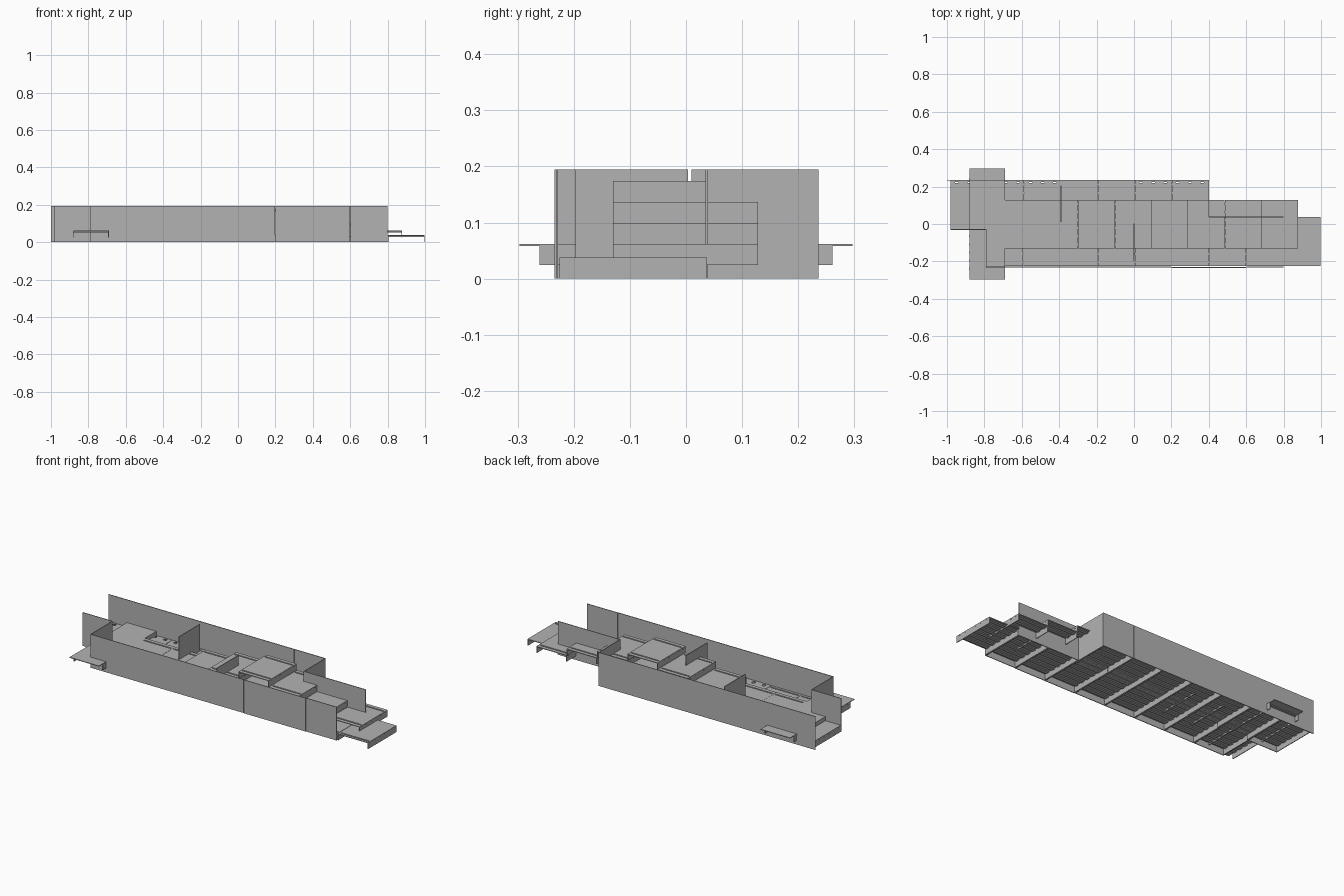
import bpy

if "Cube" in bpy.data.objects:
    bpy.data.objects.remove(bpy.data.objects["Cube"], do_unlink=True)

grey = bpy.data.materials.new("plain_grey")
grey.use_nodes = True
colour = (0.45, 0.45, 0.45, 1)
grey.diffuse_color = colour
grey.node_tree.nodes["Principled BSDF"].inputs["Base Color"].default_value = colour

T = 0.004       # sheet thickness
TOP = 0.195     # wall height
DEPTH = 0.038   # panel channel depth


def build(name, boxes):
    """One object from a list of (x0, x1, y0, y1, z0, z1) boxes."""
    verts, faces = [], []
    for x0, x1, y0, y1, z0, z1 in boxes:
        n = len(verts)
        verts += [(x, y, z) for z in (z0, z1)
                  for x, y in ((x0, y0), (x1, y0), (x1, y1), (x0, y1))]
        faces += [(n + 3, n + 2, n + 1, n), (n + 4, n + 5, n + 6, n + 7)]
        for i in range(4):
            j = (i + 1) % 4
            faces.append((n + i, n + j, n + j + 4, n + i + 4))
    mesh = bpy.data.meshes.new(name)
    mesh.from_pydata(verts, [], faces)
    mesh.materials.append(grey)
    ob = bpy.data.objects.new(name, mesh)
    bpy.context.collection.objects.link(ob)
    return ob


def plate(x0, x1, y0, y1, z, rows):
    """Top sheet with rows of openings: (y, width, count along x)."""
    out, y = [], y0
    for yc, width, count in sorted(rows):
        a, b = yc - width / 2, yc + width / 2
        out.append((x0, x1, y, a, z - T, z))
        step = (x1 - x0) / count
        rim = 0.008 if count == 1 else step / 2 - 0.009
        for i in range(count):
            s = x0 + i * step
            out.append((s, s + rim, a, b, z - T, z))
            out.append((s + step - rim, s + step, a, b, z - T, z))
        y = b
    out.append((x0, x1, y, y1, z - T, z))
    return out


def channel(name, x0, x1, y0, y1, z, rows=(), inset=0.0):
    """Sheet folded down at both x ends, stiffened by slats tabbed through."""
    boxes = plate(x0, x1, y0, y1, z, rows)
    a, b = y0 + inset, y1 - inset
    for x in (x0, x1 - T):
        boxes.append((x, x + T, a, b, z - DEPTH, z - T))
    count = max(6, round((b - a) / 0.042))
    step = (b - a) / count
    for i in range(count):
        yc = a + (i + 0.5) * step
        boxes.append((x0 + T, x1 - T, yc - 0.01, yc + 0.01, z - 0.009, z - T))
        for x in (x0 - 0.001, x1 - T):
            boxes.append((x, x + T + 0.001, yc - 0.0055, yc + 0.0055, z - 0.01, z - 0.005))
    return build(name, boxes)


def slot(y):
    return (y, 0.008, 1)


def holes(y):
    return (y, 0.02, 3)


# Lower panels, front row and back row
for i in range(9):
    x = -0.79 + i * 0.1988
    row = holes(-0.205) if -0.42 < x < -0.1 else slot(-0.207)
    channel(f"front_floor_panel_{i + 1}", x, x + 0.197, -0.225, 0.037, DEPTH, [row])
for i in range(7):
    x = -0.98 + i * 0.197
    row = slot(0.207) if -0.42 < x < -0.1 else holes(0.215)
    channel(f"back_floor_panel_{i + 1}", x, x + 0.195, -0.03, 0.232, DEPTH, [row])

# Stepped panels rising to the middle and falling again
for i, level in enumerate((0, 0, 1, 2, 3, 2, 1, 0)):
    x = -0.69 + i * 0.196
    channel(f"step_panel_{i + 1}", x, x + 0.195, -0.13, 0.128, 0.062 + level * 0.0375,
            [slot(-0.105), slot(0.103)])

# Wide crossing panel
channel("crossing_panel", -0.88, -0.69, -0.297, 0.297, 0.062, inset=0.036)


def wall_x(name, x0, x1, y, z0=0.0):
    build(name, [(x0, x1, y - T / 2, y + T / 2, z0, TOP)])


def wall_y(name, x, y0, y1, z0=0.0):
    build(name, [(x - T / 2, x + T / 2, y0, y1, z0, TOP)])


# Long outer walls in butted sections
wall_x("front_wall_long", -0.79, 0.199, -0.23)
wall_x("front_wall_middle", 0.201, 0.599, -0.232)
wall_x("front_wall_end", 0.601, 0.8, -0.23)
wall_x("back_wall_long", -1.0, 0.199, 0.234)
wall_x("back_wall_short", 0.201, 0.4, 0.234)

# Returns at both ends
wall_y("left_return_wall", 0.4, 0.037, 0.234)
wall_x("left_recess_wall", 0.4, 0.8, 0.037)
wall_y("right_return_wall", -0.79, -0.23, -0.03)
wall_x("right_recess_wall", -0.98, -0.79, -0.03)

# Inner partitions
wall_y("front_partition", 0.0, -0.197, 0.004, DEPTH)
wall_y("back_partition", -0.39, 0.01, 0.205, DEPTH)
